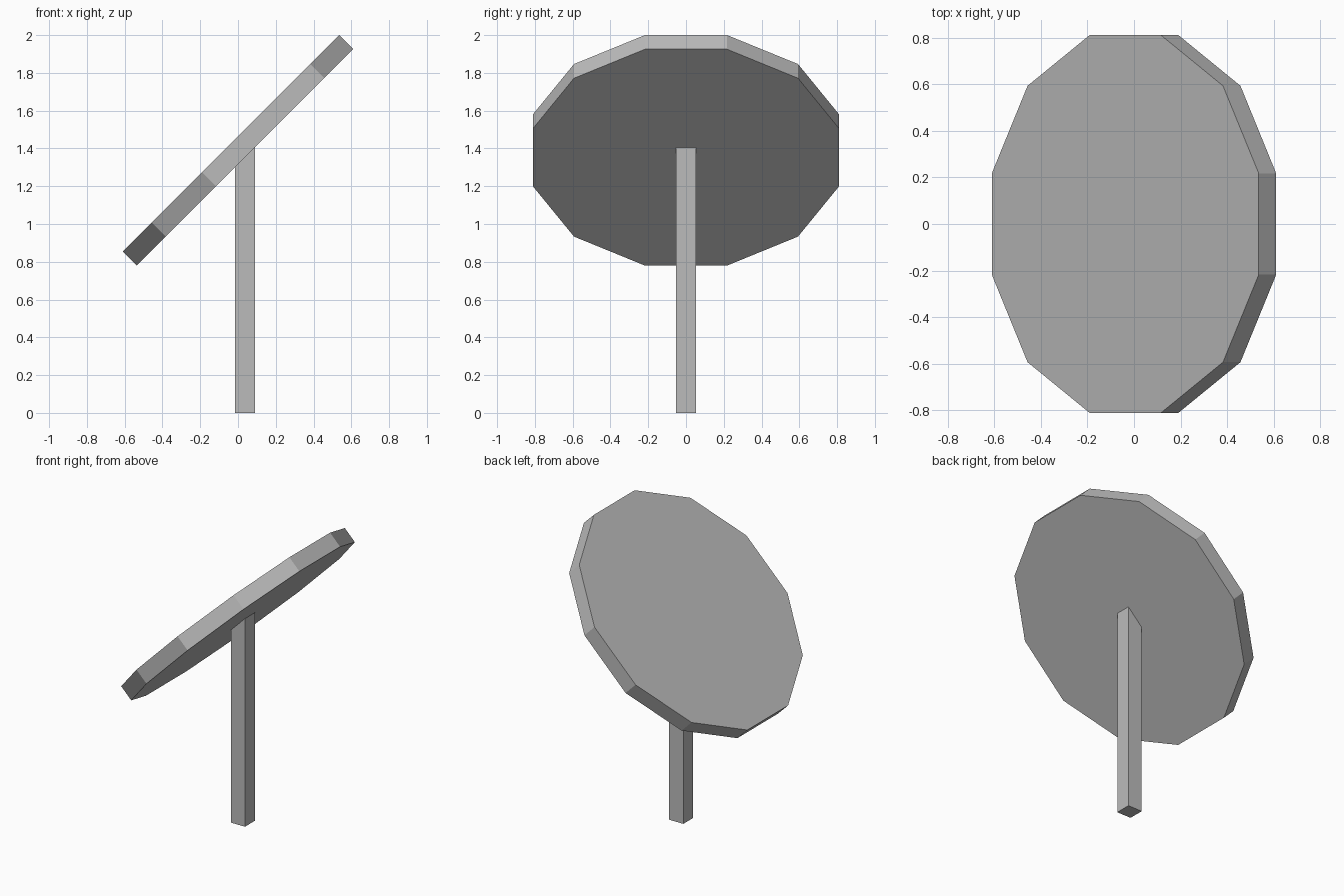
import bpy
import math

default = bpy.data.objects.get("Cube")
if default:
    bpy.data.objects.remove(default, do_unlink=True)

# Single plain grey for the whole model
grey = bpy.data.materials.new("plain_grey")
grey.use_nodes = True
colour = (0.5, 0.5, 0.5, 1.0)
grey.diffuse_color = colour
grey.node_tree.nodes["Principled BSDF"].inputs["Base Color"].default_value = colour


def finish(name):
    obj = bpy.context.object
    obj.name = name
    obj.data.materials.append(grey)
    return obj


# Tilted twelve-sided disc, with flat sides towards front, back and both ends
SIDES = 12
APOTHEM = 0.81
bpy.ops.mesh.primitive_cylinder_add(
    vertices=SIDES, radius=APOTHEM / math.cos(math.pi / SIDES), depth=0.106,
    location=(0, 0, 1.39))
disc = finish("tilted_disc")
disc.rotation_euler = (0, math.radians(-45), 0)
# Turn the rim half a step so a flat side, not a corner, faces the front
for v in disc.data.vertices:
    a = math.atan2(v.co.y, v.co.x)
    step = 2 * math.pi / SIDES
    a = (math.floor(a / step + 0.25) + 0.5) * step
    r = math.hypot(v.co.x, v.co.y)
    v.co.x, v.co.y = r * math.cos(a), r * math.sin(a)

# Square post, its top buried in the disc
bpy.ops.mesh.primitive_cube_add(size=1, location=(0.036, 0, 0.705))
post = finish("post")
post.scale = (0.106, 0.106, 1.41)
